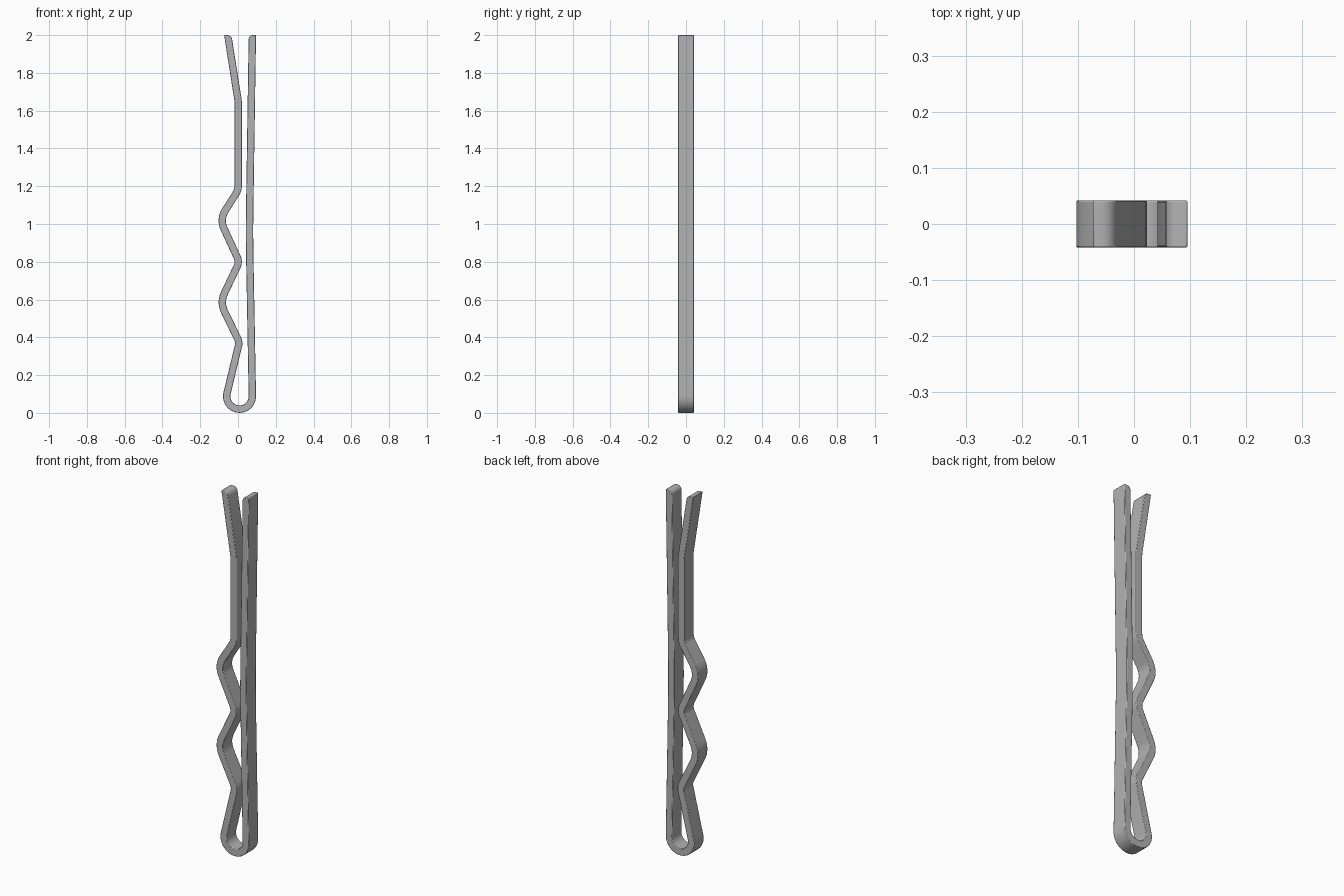
import bpy
import bmesh
from math import cos, sin, tan, radians
from mathutils import Vector

cube = bpy.data.objects.get("Cube")
if cube:
    bpy.data.objects.remove(cube)

HALF_THICK = 0.0195
HALF_WIDTH = 0.042

metal = bpy.data.materials.new("grey metal")
metal.use_nodes = True
GREY = (0.45, 0.45, 0.45, 1)
metal.diffuse_color = GREY
bsdf = metal.node_tree.nodes["Principled BSDF"]
bsdf.inputs["Base Color"].default_value = GREY


def fillet(a, b, c, radius, steps=12):
    """Points of an arc rounding the corner b between a and c."""
    u, v = (a - b).normalized(), (c - b).normalized()
    half = u.angle(v) / 2
    reach = radius / tan(half)
    centre = b + (u + v).normalized() * (radius / sin(half))
    start, end = b + u * reach - centre, b + v * reach - centre
    return [centre + start.lerp(end, i / steps).normalized() * radius
            for i in range(steps + 1)]


# Wavy arm: corners (x, z) and bend radius, from the open tip down
corners = [(-0.054, 2.0, 0), (0.001, 1.65, 0.15), (0.001, 1.18, 0.08),
           (-0.097, 1.025, 0.10), (0.007, 0.80, 0.06), (-0.095, 0.585, 0.11),
           (0.007, 0.375, 0.06), (-0.058, 0.103, 0)]
pts = [Vector(c[:2]) for c in corners]
path = [pts[0]]
for i in range(1, len(pts) - 1):
    path += fillet(pts[i - 1], pts[i], pts[i + 1], corners[i][2])

# Closed loop at the bottom
for i in range(25):
    a = radians(167 + (361 - 167) * i / 24)
    path.append(Vector((0.008 + 0.068 * cos(a), 0.088 + 0.068 * sin(a))))

# Straight arm, bowed slightly inwards
base, middle, tip = path[-1], Vector((0.060, 0.95)), Vector((0.076, 2.0))
path += fillet(base, middle, tip, 8.0) + [tip]

# Sweep a rectangular section along the path
bm = bmesh.new()
rings = []
last = len(path) - 1
for i, p in enumerate(path):
    if i in (0, last):
        side = Vector((1 if i == 0 else -1, 0)) * HALF_THICK
    else:
        d1 = (p - path[i - 1]).normalized()
        d2 = (path[i + 1] - p).normalized()
        t = (d1 + d2).normalized()
        side = Vector((-t.y, t.x)) * HALF_THICK / t.dot(d1)
    rings.append([bm.verts.new((p.x + s * side.x, y, p.y + s * side.y))
                  for s, y in ((1, -HALF_WIDTH), (1, HALF_WIDTH),
                               (-1, HALF_WIDTH), (-1, -HALF_WIDTH))])
for r, q in zip(rings, rings[1:]):
    for k in range(4):
        bm.faces.new((r[k], r[(k + 1) % 4], q[(k + 1) % 4], q[k]))
bm.faces.new(rings[0])
bm.faces.new(rings[-1])
bmesh.ops.recalc_face_normals(bm, faces=bm.faces)

# Round the inner edge of both tips
inner = [bm.edges.get(r[:2]) for r in (rings[0], rings[-1])]
bmesh.ops.bevel(bm, geom=inner, offset=0.022, segments=5, profile=0.5,
                affect='EDGES')

mesh = bpy.data.meshes.new("hair_pin")
bm.to_mesh(mesh)
bm.free()
mesh.materials.append(metal)
pin = bpy.data.objects.new("hair_pin", mesh)
bpy.context.collection.objects.link(pin)

# Softened long edges
soft = pin.modifiers.new("soft edges", 'BEVEL')
soft.width = 0.003
soft.segments = 2
soft.limit_method = 'ANGLE'
soft.angle_limit = radians(40)
soft.use_clamp_overlap = False

bpy.ops.object.select_all(action='DESELECT')
pin.select_set(True)
bpy.context.view_layer.objects.active = pin
bpy.ops.object.shade_smooth_by_angle(angle=radians(35))
